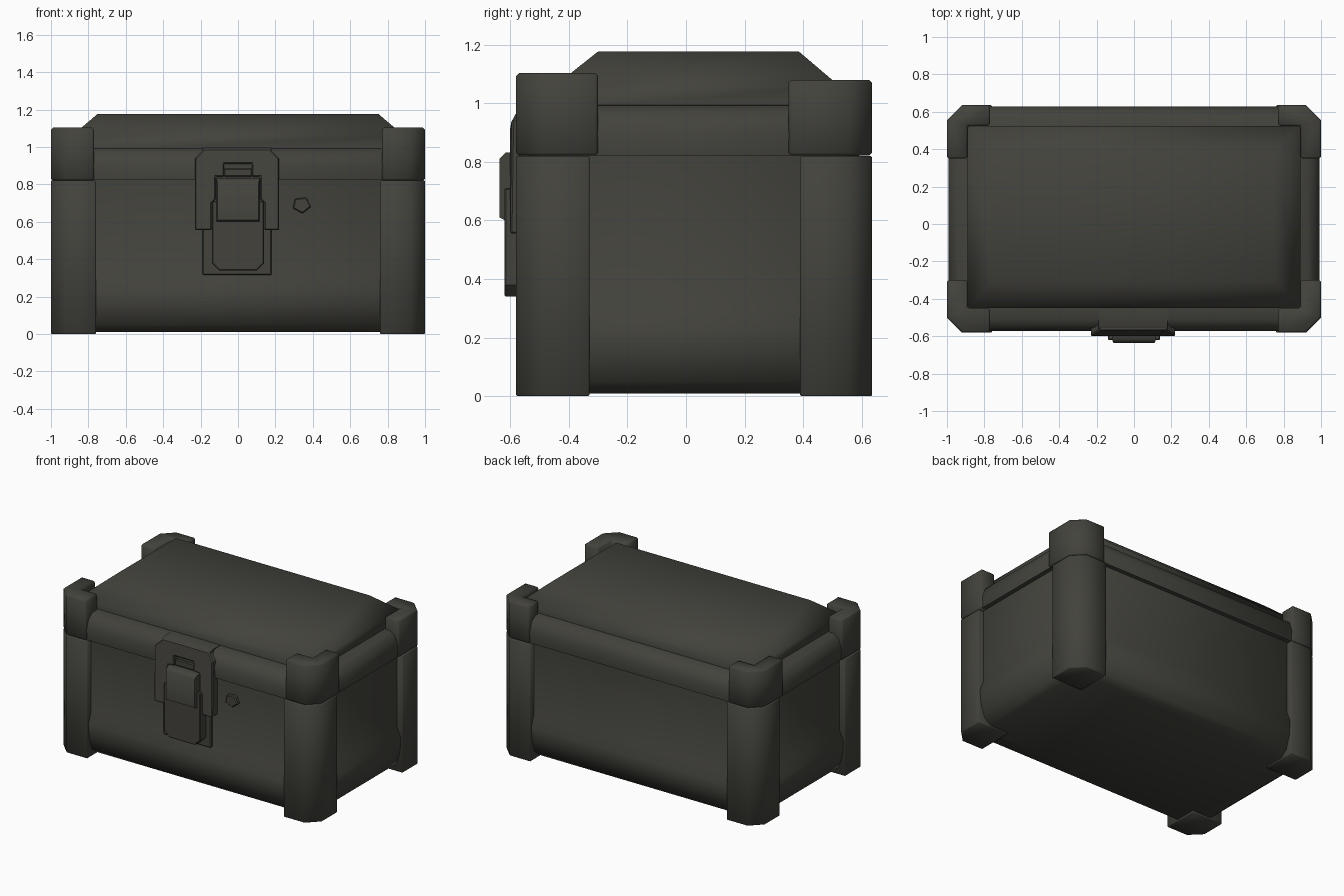
import bpy, bmesh, math

if "Cube" in bpy.data.objects:
    bpy.data.objects.remove(bpy.data.objects["Cube"])

mat = bpy.data.materials.new("dark olive grey")
mat.diffuse_color = (0.056, 0.055, 0.046, 1)
mat.use_nodes = True
mat.node_tree.nodes["Principled BSDF"].inputs["Base Color"].default_value = mat.diffuse_color

FRONT, BACK = -0.58, 0.635


def finish(name, bm, bevel=0.0, angle=50):
    """Optionally bevel the right-angled edges, then make a shaded object."""
    bmesh.ops.recalc_face_normals(bm, faces=bm.faces)
    if bevel:
        hard = [e for e in bm.edges if e.calc_face_angle(0) > math.radians(60)]
        bmesh.ops.bevel(bm, geom=hard, offset=bevel, segments=1,
                        affect='EDGES', clamp_overlap=True)
    me = bpy.data.meshes.new(name)
    bm.to_mesh(me)
    bm.free()
    me.materials.append(mat)
    ob = bpy.data.objects.new(name, me)
    bpy.context.collection.objects.link(ob)
    bpy.ops.object.select_all(action='DESELECT')
    ob.select_set(True)
    bpy.context.view_layer.objects.active = ob
    bpy.ops.object.shade_smooth_by_angle(angle=math.radians(angle))
    return ob


def loft(name, rings, bevel=0.0, angle=50):
    """Skin a stack of equal-length point rings and cap both ends."""
    bm = bmesh.new()
    vs = [[bm.verts.new(p) for p in r] for r in rings]
    n = len(vs[0])
    for a, b in zip(vs, vs[1:]):
        for i in range(n):
            j = (i + 1) % n
            bm.faces.new((a[i], a[j], b[j], b[i]))
    bm.faces.new(vs[0][::-1])
    bm.faces.new(vs[-1])
    return finish(name, bm, bevel, angle)


def rect(x, y0, y1, z, c=0.0):
    """Rectangle ring, with corners cut by c when given."""
    if not c:
        return [(-x, y0, z), (x, y0, z), (x, y1, z), (-x, y1, z)]
    return [(-x + c, y0, z), (x - c, y0, z), (x, y0 + c, z), (x, y1 - c, z),
            (x - c, y1, z), (-x + c, y1, z), (-x, y1 - c, z), (-x, y0 + c, z)]


def inset_stack(name, profile, angle=50):
    """Stack of cut-corner rectangles from (inset, z) pairs."""
    return loft(name, [rect(1 - d, FRONT + d, BACK - d, z, 0.10) for d, z in profile],
                0, angle)


def upright(name, poly, z0, z1, bevel):
    return loft(name, [[(x, y, z) for x, y in poly] for z in (z0, z1)], bevel)


def plate(name, poly, y0, y1, bevel=0.006):
    """Front-facing plate from an x/z outline."""
    return loft(name, [[(x, y, z) for x, z in poly] for y in (y0, y1)], bevel, 30)


def box_outline(x0, x1, z0, z1):
    return [(x0, z0), (x1, z0), (x1, z1), (x0, z1)]


# body: recessed upper wall, protruding skirt tapering under
inset_stack("body", [(0.10, 0.01), (0.05, 0.05), (0.02, 0.14), (0.012, 0.24),
                     (0.042, 0.31), (0.042, 0.822)])

# lid band with rolled upper edge
inset_stack("lid_band", [(0.012, 0.822), (0.008, 0.90), (0.03, 0.965),
                         (0.07, 0.992), (0.14, 0.995)])

# raised lid panel with sloped borders
loft("lid_panel", [rect(0.89, -0.45, 0.525, 0.98), rect(0.89, -0.45, 0.525, 1.058),
                   rect(0.75, -0.30, 0.385, 1.177)], 0, 60)

# corner posts and L-shaped lid corners
c = 0.08
for side, sx in (("right", 1), ("left", -1)):
    for end, yo, s, ypost, yarm, yin, top in (
            ("front", FRONT, 1, -0.33, -0.30, -0.45, 1.103),
            ("back", BACK, -1, 0.39, 0.35, 0.525, 1.08)):
        outer = [(1, yo + s * c), (1 - c, yo)]
        post = [(1, ypost)] + outer + [(0.76, yo), (0.76, ypost)]
        cap = [(1, yarm)] + outer + [(0.77, yo), (0.77, yin), (0.89, yin), (0.89, yarm)]
        upright(f"{end}_{side}_post", [(sx * x, y) for x, y in post], 0, 0.82, 0.004)
        upright(f"{end}_{side}_lid_corner", [(sx * x, y) for x, y in cap],
                0.821, top, 0.010)

# latch: catch plate, backing, U-shaped frame and hook over the lid
plate("latch_catch_plate", box_outline(-0.19, 0.18, 0.315, 0.57), -0.556, -0.53)
plate("latch_backing", box_outline(-0.16, 0.16, 0.56, 0.95), -0.575, -0.53)
frame = plate("latch_frame",
              [(-0.23, 0.555), (-0.23, 0.94), (-0.18, 0.99), (0.17, 0.99),
               (0.22, 0.94), (0.22, 0.555), (0.14, 0.555), (0.14, 0.70),
               (0.12, 0.72), (0.12, 0.84), (0.075, 0.84), (0.075, 0.91),
               (-0.075, 0.91), (-0.075, 0.84), (-0.12, 0.84), (-0.12, 0.72),
               (-0.14, 0.70), (-0.14, 0.555)], -0.60, -0.53)
for v in frame.data.vertices:          # top of the frame leans back
    v.co.y += 0.55 * max(0, v.co.z - 0.93)
loft("latch_hook", [[(x, -0.565, 0.93), (x, -0.565, 0.985), (x, -0.54, 0.998),
                     (x, -0.452, 0.998), (x, -0.452, 0.93)] for x in (-0.19, 0.18)],
     0, 40)
plate("latch_bar", box_outline(-0.075, 0.075, 0.84, 0.885), -0.59, -0.56)

# latch lever: lower tongue and upper grip, tapering outward
tongue = [(-0.14, 0.71), (-0.14, 0.38), (-0.10, 0.34), (0.10, 0.34),
          (0.14, 0.38), (0.14, 0.71)]
plate("latch_tongue", tongue, -0.62, -0.54, 0.005)
loft("latch_grip", [[(x, y, z) for x, z in box_outline(-w, w, z0, z1)]
                    for w, z0, z1, y in ((0.118, 0.60, 0.832, -0.56),
                                         (0.118, 0.60, 0.832, -0.615),
                                         (0.110, 0.61, 0.81, -0.637))], 0, 50)

# five-sided button beside the latch
button = [(0.34 + 0.052 * math.cos(a), 0.69 + 0.046 * math.sin(a))
          for a in (math.radians(60 + 72 * i) for i in range(5))]
plate("button", button, -0.562, -0.53, 0.006)
